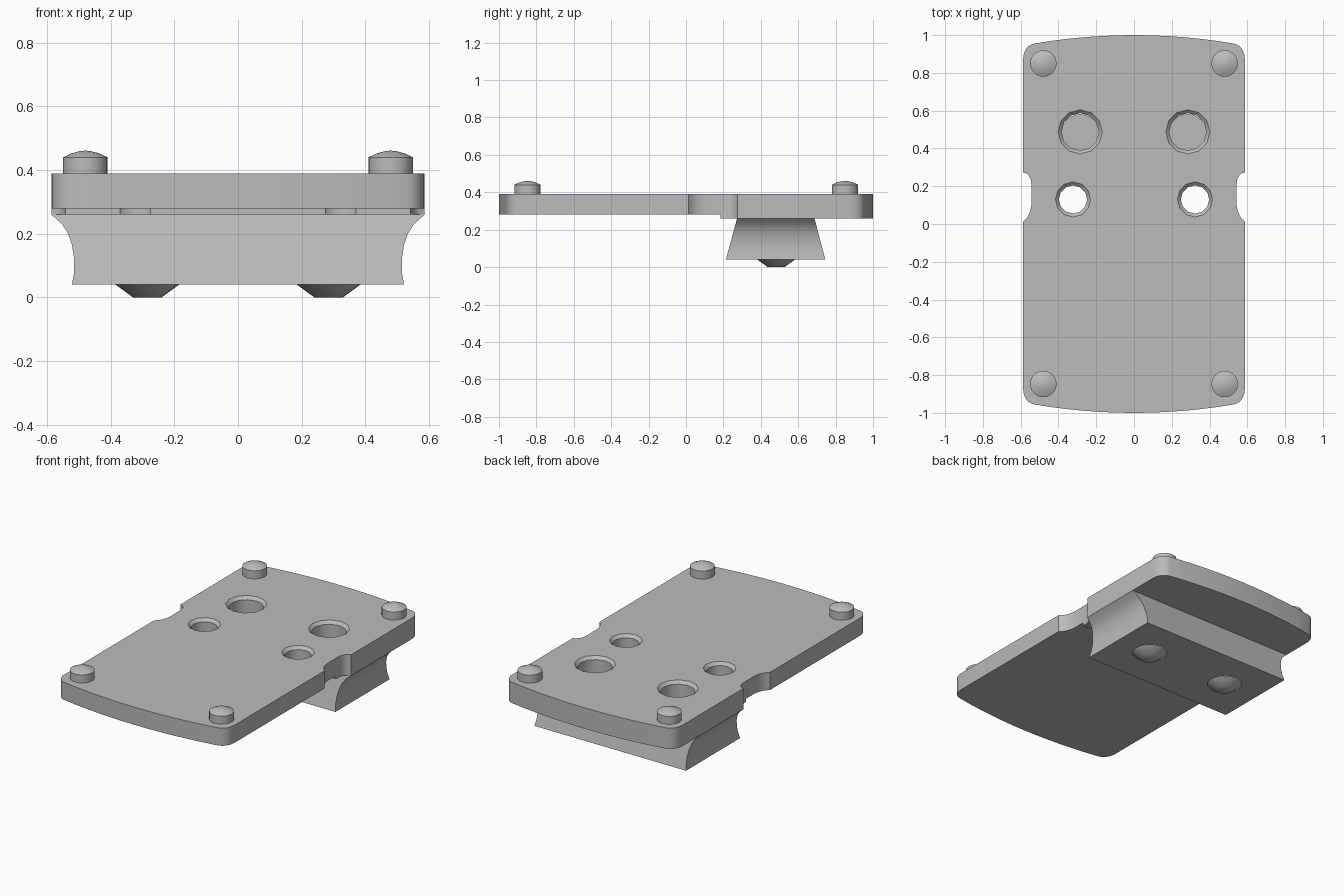
import bpy, bmesh, math
from mathutils import Vector

if "Cube" in bpy.data.objects:
    bpy.data.objects.remove(bpy.data.objects["Cube"], do_unlink=True)

grey = bpy.data.materials.new("plain grey")
grey.use_nodes = True
grey.diffuse_color = (0.5, 0.5, 0.5, 1)
grey.node_tree.nodes["Principled BSDF"].inputs["Base Color"].default_value = (0.5, 0.5, 0.5, 1)


def finish(name, bm, loc=(0, 0, 0)):
    """Turn a bmesh into a named, coloured object."""
    bmesh.ops.recalc_face_normals(bm, faces=bm.faces[:])
    mesh = bpy.data.meshes.new(name)
    bm.to_mesh(mesh)
    bm.free()
    mesh.materials.append(grey)
    ob = bpy.data.objects.new(name, mesh)
    ob.location = loc
    bpy.context.collection.objects.link(ob)
    return ob


def loft(name, rings, loc=(0, 0, 0)):
    """Skin equal-length rings of points and cap both ends."""
    bm = bmesh.new()
    loops = [[bm.verts.new(p) for p in ring] for ring in rings]
    n = len(loops[0])
    for a, b in zip(loops, loops[1:]):
        for i in range(n):
            j = (i + 1) % n
            bm.faces.new((a[i], a[j], b[j], b[i]))
    bm.faces.new(loops[0])
    bm.faces.new(loops[-1])
    return finish(name, bm, loc)


def lathe(name, profile, loc, sides):
    """Stack circles given as (radius, height) pairs."""
    angles = [2 * math.pi * i / sides for i in range(sides)]
    rings = [[(r * math.cos(a), r * math.sin(a), z) for a in angles] for r, z in profile]
    return loft(name, rings, loc)


def select_only(ob):
    bpy.ops.object.select_all(action="DESELECT")
    ob.select_set(True)
    bpy.context.view_layer.objects.active = ob


def cut(ob, cutter):
    select_only(ob)
    mod = ob.modifiers.new("cut", "BOOLEAN")
    mod.operation = "DIFFERENCE"
    mod.solver = "EXACT"
    mod.object = cutter
    bpy.ops.object.modifier_apply(modifier=mod.name)


def bezier(a, b, c, steps):
    a, b, c = Vector(a), Vector(b), Vector(c)
    return [a.lerp(b, i / steps).lerp(b.lerp(c, i / steps), i / steps) for i in range(steps + 1)]


TOP, LOW, STEP, HALF = 0.39, 0.26, 0.28, 0.587

# Plate outline: bowed ends, rounded corners, a notch on each side
bow = [Vector((0.53 * i / 6, 1 - 0.16 * (0.53 * i / 6) ** 2)) for i in range(6)]
quarter = bow + bezier((0.53, 0.955), (0.582, 0.942), (HALF, 0.875), 6)
notch = bezier((HALF, 0.275), (0.545, 0.265), (0.543, 0.21), 4)
notch += bezier((0.543, 0.10), (0.55, 0.04), (HALF, 0.013), 4)
right = quarter + notch + [Vector((p.x, -p.y)) for p in reversed(quarter)]
outline = right + [Vector((-p.x, p.y)) for p in reversed(right[1:-1])]
plate = loft("plate", [[(p.x, p.y, z) for p in outline] for z in (LOW, TOP)])

# Thinner front portion of the plate
bm = bmesh.new()
bmesh.ops.create_cube(bm, size=1)
for v in bm.verts:
    v.co = (v.co.x * 2, -2 if v.co.y < 0 else 0.185, 0.1 if v.co.z < 0 else STEP)
step_cutter = finish("step_cutter", bm)
cut(plate, step_cutter)

# Clamp block: scooped sides, tapered front and back
side = [(0.522, 0.04), (0.515, 0.08), (0.515, 0.12), (0.522, 0.165),
        (0.534, 0.2), (0.553, 0.23), (HALF, LOW)]
rings = []
for x, z in side:
    t = (z - 0.04) / (LOW - 0.04)
    y0, y1 = 0.213 + 0.06 * t, 0.745 - 0.058 * t
    rings.append([(-x, y0, z), (x, y0, z), (x, y1, z), (-x, y1, z)])
block = loft("clamp_block", rings)

# Chamfered screw holes: small ones through the plate, large ones into the block
cutters = [step_cutter]
for s in (-1, 1):
    for x, y, r, low in ((0.323, 0.13, 0.075, 0.2), (0.285, 0.488, 0.099, -0.1)):
        profile = [(r, low), (r, TOP - 0.018), (r + 0.018, TOP), (r + 0.018, TOP + 0.05)]
        cutter = lathe("hole_cutter", profile, (s * x, y, 0), 12)
        cut(plate, cutter)
        if low < 0:
            cut(block, cutter)
        cutters.append(cutter)
for c in cutters:
    bpy.data.objects.remove(c, do_unlink=True)

parts = [plate, block]
for s, side_name in ((-1, "right"), (1, "left")):
    # Tapered tips closing the large holes underneath
    parts.append(lathe("screw_tip_" + side_name, [(0.045, 0), (0.1, 0.04)],
                       (s * 0.285, 0.482, 0), 24))
    # Domed locating pegs at the corners
    for y, end in ((-0.847, "front"), (0.85, "rear")):
        dome = [(0.07, TOP - 0.01), (0.07, 0.44), (0.045, 0.452), (0.02, 0.459), (0.003, 0.461)]
        parts.append(lathe(f"peg_{end}_{side_name}", dome, (s * 0.48, y, 0), 24))

for ob in parts:
    select_only(ob)
    bpy.ops.object.shade_smooth_by_angle(angle=math.radians(38))
